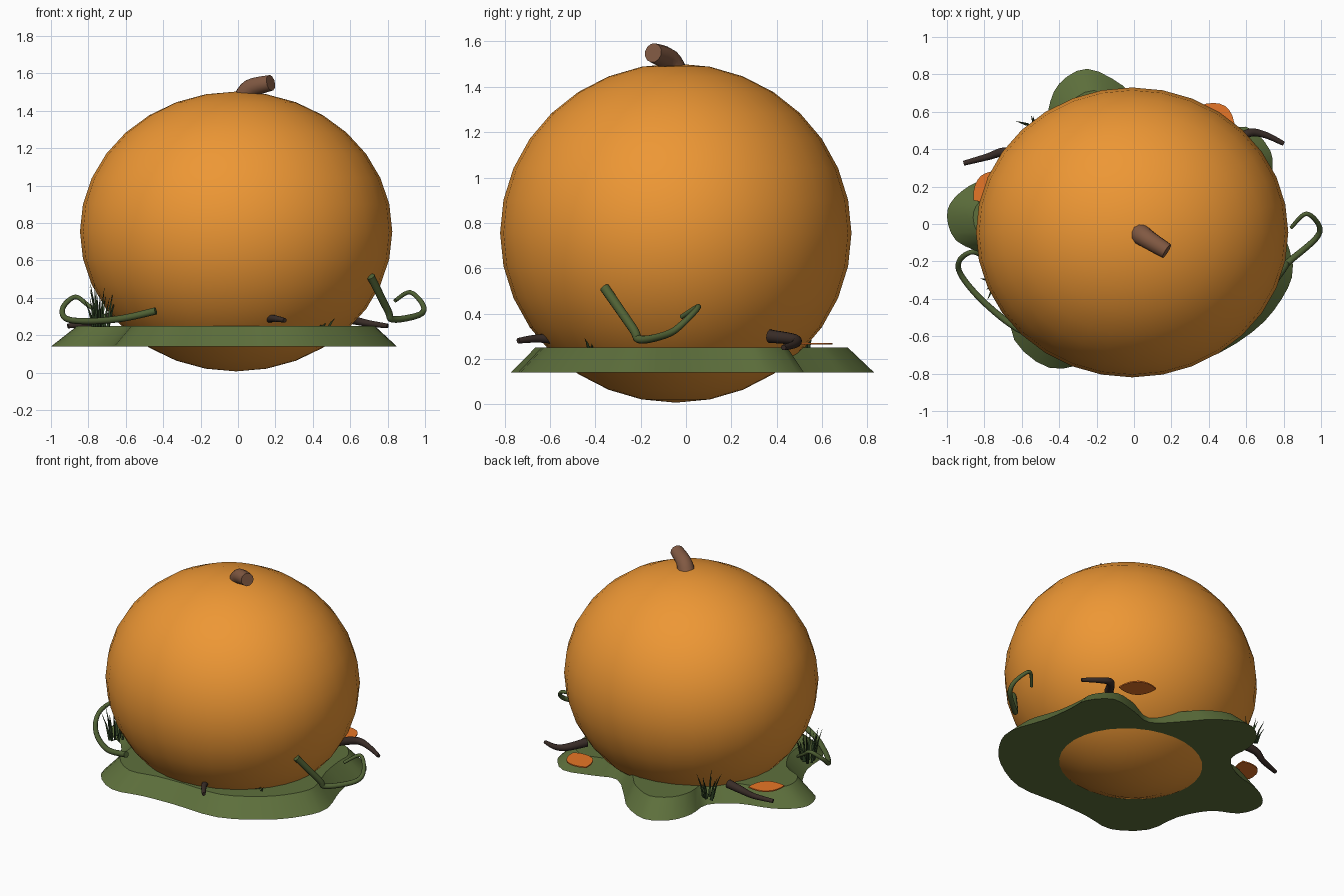
import bpy, bmesh, math, random
from mathutils import Vector

if "Cube" in bpy.data.objects:
    bpy.data.objects.remove(bpy.data.objects["Cube"])
random.seed(4)

def mat(name, c):
    m = bpy.data.materials.new(name)
    m.diffuse_color = (*c, 1)
    m.use_nodes = True
    m.node_tree.nodes["Principled BSDF"].inputs["Base Color"].default_value = m.diffuse_color
    return m

ORANGE = mat("pumpkin_orange", (0.85, 0.31, 0.035))
STEM = mat("stem_brown", (0.22, 0.10, 0.055))
GREEN = mat("ground_green", (0.11, 0.16, 0.045))
VINE = mat("vine_green", (0.08, 0.12, 0.035))
GRASS = mat("grass_green", (0.03, 0.06, 0.02))
BARK = mat("bark", (0.04, 0.025, 0.02))
LEAF = mat("leaf_orange", (0.8, 0.18, 0.02))

def smooth_path(pts, n, closed=False):
    p = [Vector(q) for q in pts]
    k = len(p)
    get = (lambda i: p[i % k]) if closed else (lambda i: p[max(0, min(k - 1, i))])
    out = []
    for i in range(k if closed else k - 1):
        a, b, c, d = (get(i + j) for j in (-1, 0, 1, 2))
        for s in range(n):
            t = s / n
            out.append(0.5 * (2 * b + (c - a) * t + (2 * a - 5 * b + 4 * c - d) * t * t
                              + (3 * b - a - 3 * c + d) * t ** 3))
    return out if closed else out + [p[-1]]

def from_bmesh(name, bm, m):
    bmesh.ops.recalc_face_normals(bm, faces=bm.faces[:])
    me = bpy.data.meshes.new(name)
    bm.to_mesh(me)
    bm.free()
    ob = bpy.data.objects.new(name, me)
    bpy.context.collection.objects.link(ob)
    me.materials.append(m)
    return ob

def smooth(ob, deg=40):
    bpy.ops.object.select_all(action='DESELECT')
    ob.select_set(True)
    bpy.context.view_layer.objects.active = ob
    bpy.ops.object.shade_smooth_by_angle(angle=math.radians(deg))

def tube(name, pts, r0, r1, m, n=6, sides=12):
    path = smooth_path(pts, n)
    bm = bmesh.new()
    rings = []
    side = None
    for i, p in enumerate(path):
        t = (path[min(i + 1, len(path) - 1)] - path[max(i - 1, 0)]).normalized()
        side = t.orthogonal() if side is None else side - t * side.dot(t)
        side.normalize()
        up = t.cross(side)
        r = r0 + (r1 - r0) * i / (len(path) - 1)
        rings.append([bm.verts.new(p + r * (side * math.cos(a) + up * math.sin(a)))
                      for a in (2 * math.pi * j / sides for j in range(sides))])
    for a, b in zip(rings, rings[1:]):
        for j in range(sides):
            bm.faces.new((a[j], a[(j + 1) % sides], b[(j + 1) % sides], b[j]))
    bm.faces.new(rings[0])
    bm.faces.new(rings[-1])
    smooth(from_bmesh(name, bm, m), 50)

# pumpkin body
bpy.ops.mesh.primitive_uv_sphere_add(segments=32, ring_count=16, radius=1, location=(-0.01, -0.045, 0.755))
body = bpy.context.object
body.name = "pumpkin_body"
body.scale = (0.835, 0.775, 0.748)
bpy.ops.object.transform_apply(location=False)
body.data.materials.append(ORANGE)
smooth(body)

# stem
tube("stem", [(0.03, -0.05, 1.46), (0.07, -0.08, 1.52), (0.175, -0.145, 1.55)], 0.06, 0.043, STEM, 4)

# lobed ground patch with sloping rim
outline = [(.77, .04), (.74, .25), (.73, .39), (.60, .52), (.40, .48), (.23, .44), (.05, .62),
           (-.06, .74), (-.25, .83), (-.40, .75), (-.46, .60), (-.46, .42), (-.62, .29), (-.83, .23),
           (-.96, .14), (-1.0, .04), (-.95, -.09), (-.79, -.18), (-.68, -.38), (-.64, -.62),
           (-.45, -.77), (-.22, -.74), (.02, -.73), (.35, -.73), (.63, -.58), (.79, -.40), (.85, -.22)]
edge = smooth_path([(x, y, 0) for x, y in outline], 3, True)
bm = bmesh.new()
low = [bm.verts.new((p.x, p.y, 0.14)) for p in edge]
top = [bm.verts.new((p.x * 0.86, p.y * 0.86, 0.25)) for p in edge]
for i in range(len(edge)):
    j = (i + 1) % len(edge)
    bm.faces.new((low[i], low[j], top[j], top[i]))
bm.faces.new(low)
bm.faces.new(top)
smooth(from_bmesh("ground_patch", bm, GREEN), 30)

# vine tendrils
tube("vine_left", [(-.44, -.62, .33), (-.62, -.56, .29), (-.8, -.42, .275), (-.92, -.28, .29), (-.935, -.2, .35),
                   (-.87, -.15, .405), (-.80, -.18, .36), (-.70, -.25, .29)], 0.02, 0.01, VINE)
tube("vine_right", [(.71, -.36, .515), (.80, -.235, .335), (.83, -.2, .285), (.97, -.08, .31), (.99, -.01, .36),
                    (.92, .055, .43), (.84, -.02, .385)], 0.022, 0.01, VINE)

# twigs
tube("twig_left", [(-.60, .38, .31), (-.70, .385, .295), (-.78, .36, .265), (-.91, .325, .25)], 0.03, 0.013, BARK)
tube("twig_right", [(.52, .37, .30), (.60, .48, .285), (.69, .48, .265), (.80, .43, .25)], 0.03, 0.012, BARK)
tube("twig_front", [(.15, -.55, .285), (.19, -.65, .29), (.25, -.74, .28)], 0.025, 0.012, BARK)

# fallen leaves
def leaf(name, x, y, z, length, width, ang):
    bm = bmesh.new()
    n = 8
    prof = [(-1 + 2 * i / n, math.sin(math.pi * i / n) ** 0.8) for i in range(n + 1)]
    loop = prof + [(a, -b) for a, b in prof[-2:0:-1]]
    c, s = math.cos(ang), math.sin(ang)
    pos = [(x + a * length / 2 * c - b * width / 2 * s, y + a * length / 2 * s + b * width / 2 * c) for a, b in loop]
    lo = [bm.verts.new((px, py, z)) for px, py in pos]
    hi = [bm.verts.new((px, py, z + 0.008)) for px, py in pos]
    bm.faces.new(lo)
    bm.faces.new(hi)
    for i in range(len(pos)):
        j = (i + 1) % len(pos)
        bm.faces.new((lo[i], lo[j], hi[j], hi[i]))
    from_bmesh(name, bm, LEAF)

leaf("leaf_right", 0.44, 0.56, 0.263, 0.24, 0.17, math.radians(145))
leaf("leaf_left", -0.77, 0.2, 0.263, 0.23, 0.15, math.radians(40))

# grass tufts made of tapered bent blades
def tuft(name, x, y, count, height):
    bm = bmesh.new()
    for i in range(count):
        a = 2 * math.pi * i / count + random.uniform(-.3, .3)
        d = Vector((math.cos(a), math.sin(a), 0))
        h = height * random.uniform(0.55, 1)
        base = Vector((x, y, 0.245)) + d * random.uniform(0.01, 0.05)
        lean = random.uniform(0.02, 0.07)
        rows = []
        for pos, w in ((base, .009), (base + d * lean * .4 + Vector((0, 0, h * .55)), .006)):
            rows.append([bm.verts.new(pos + w * Vector((math.cos(q), math.sin(q), 0)))
                         for q in (a, a + 2.09, a + 4.19)])
        tip = bm.verts.new(base + d * lean + Vector((0, 0, h)))
        for j in range(3):
            k = (j + 1) % 3
            bm.faces.new((rows[0][j], rows[0][k], rows[1][k], rows[1][j]))
            bm.faces.new((rows[1][j], rows[1][k], tip))
        bm.faces.new(rows[0])
    from_bmesh(name, bm, GRASS)

tuft("grass_left", -0.74, -0.31, 14, 0.26)
tuft("grass_back", -0.53, 0.52, 12, 0.19)
tuft("grass_front", 0.44, -0.41, 9, 0.06)
